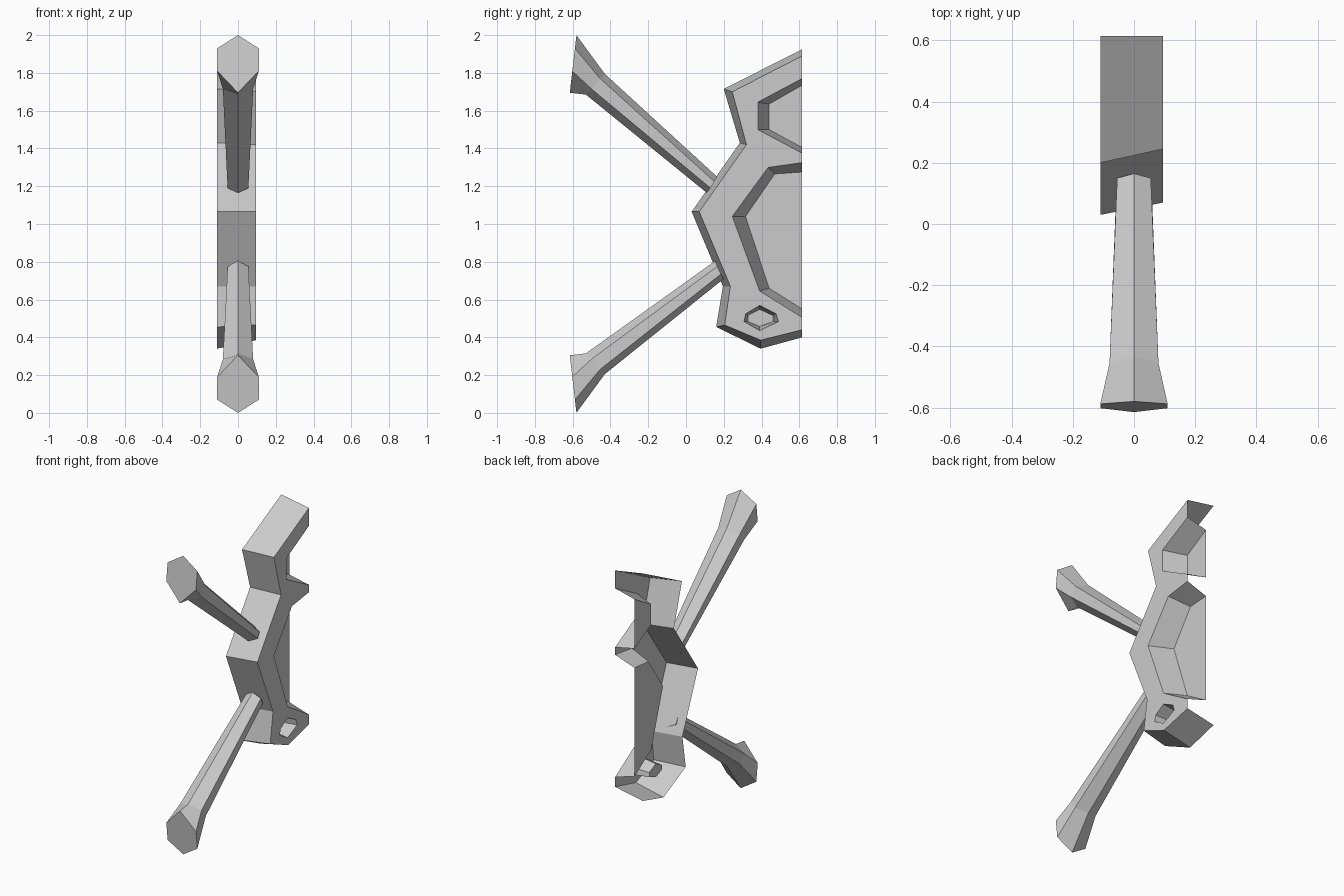
import bpy, bmesh

if "Cube" in bpy.data.objects:
    bpy.data.objects.remove(bpy.data.objects["Cube"])

XB, XF, XP = -0.11, 0.095, -0.05   # open rim, front plate, recessed panels

# (y, z) profiles: outer wall at the rim and at the plate
OUT_RIM = [(.615, 1.925), (.2, 1.715), (.285, 1.43), (.03, 1.065),
           (.195, .67), (.16, .455), (.395, .34), (.615, .4)]
OUT_PLATE = [(.615, 1.89), (.245, 1.7), (.32, 1.42), (.07, 1.065),
             (.235, .67), (.205, .465), (.395, .385), (.615, .44)]
# window recesses: edge on the plate and edge on the sunken panel
LOW_EDGE = [(.615, .505), (.39, .645), (.245, 1.04), (.435, 1.3), (.615, 1.325)]
LOW_FLOOR = [(.615, .55), (.44, .66), (.315, 1.04), (.47, 1.265), (.615, 1.275)]
UP_EDGE = [(.615, 1.375), (.38, 1.5), (.38, 1.645), (.615, 1.77)]
UP_FLOOR = [(.615, 1.405), (.44, 1.5), (.44, 1.635), (.615, 1.735)]
# six-sided pocket
HEX_EDGE = [(.39, .569), (.476, .525), (.49, .484), (.39, .436), (.307, .484), (.317, .525)]
HEX_FLOOR = [(.39, .548), (.46, .516), (.46, .484), (.39, .458), (.328, .484), (.328, .516)]


def ring(bm, pts, x):
    return [bm.verts.new((x, y, z)) for y, z in pts]


def skin(bm, a, b, closed=False):
    n = len(a)
    for i in range(n if closed else n - 1):
        j = (i + 1) % n
        bm.faces.new((a[i], a[j], b[j], b[i]))


def finish(bm, name):
    bmesh.ops.recalc_face_normals(bm, faces=bm.faces[:])
    mesh = bpy.data.meshes.new(name)
    bm.to_mesh(mesh)
    bm.free()
    obj = bpy.data.objects.new(name, mesh)
    bpy.context.collection.objects.link(obj)
    return obj


# Body shell: open behind, plate with two windows and a pocket
bm = bmesh.new()
outer = ring(bm, OUT_PLATE, XF)
low = ring(bm, LOW_EDGE, XF)
up = ring(bm, UP_EDGE, XF)
pocket = ring(bm, HEX_EDGE, XF)
edges = []
for loop in (outer + low + up, pocket):
    for i, v in enumerate(loop):
        edges.append(bm.edges.new((v, loop[(i + 1) % len(loop)])))
bmesh.ops.triangle_fill(bm, edges=edges, use_beauty=True, use_dissolve=False,
                        normal=(1, 0, 0))
skin(bm, ring(bm, OUT_RIM, XB), outer)
for edge, floor, closed in ((low, LOW_FLOOR, False), (up, UP_FLOOR, False),
                            (pocket, HEX_FLOOR, True)):
    base = ring(bm, floor, XP)
    skin(bm, edge, base, closed)
    bm.faces.new(base)
finish(bm, "body_shell")


# Flared six-sided arms; each section is half-width plus four (y, z) points
def arm(name, sections):
    bm = bmesh.new()
    rings = []
    for w, (a, b, c, d) in sections:
        pts = [(0, *a), (w, *b), (w, *c), (0, *d), (-w, *c), (-w, *b)]
        rings.append([bm.verts.new(p) for p in pts])
    for r0, r1 in zip(rings, rings[1:]):
        skin(bm, r0, r1, True)
    bm.faces.new(rings[0])
    finish(bm, name)


FLARE = [(.11, [(-.58, 2.0), (-.588, 1.93), (-.602, 1.81), (-.615, 1.695)]),
         (.08, [(-.43, 1.795), (-.455, 1.77), (-.5, 1.715), (-.53, 1.685)])]
arm("upper_arm", FLARE + [(.055, [(.165, 1.25), (.15, 1.225), (.13, 1.19), (.11, 1.165)])])
flipped = [(w, [(y, 2 - z) for y, z in pts]) for w, pts in FLARE]
arm("lower_arm", flipped + [(.055, [(.2, .71), (.185, .735), (.165, .775), (.155, .805)])])
